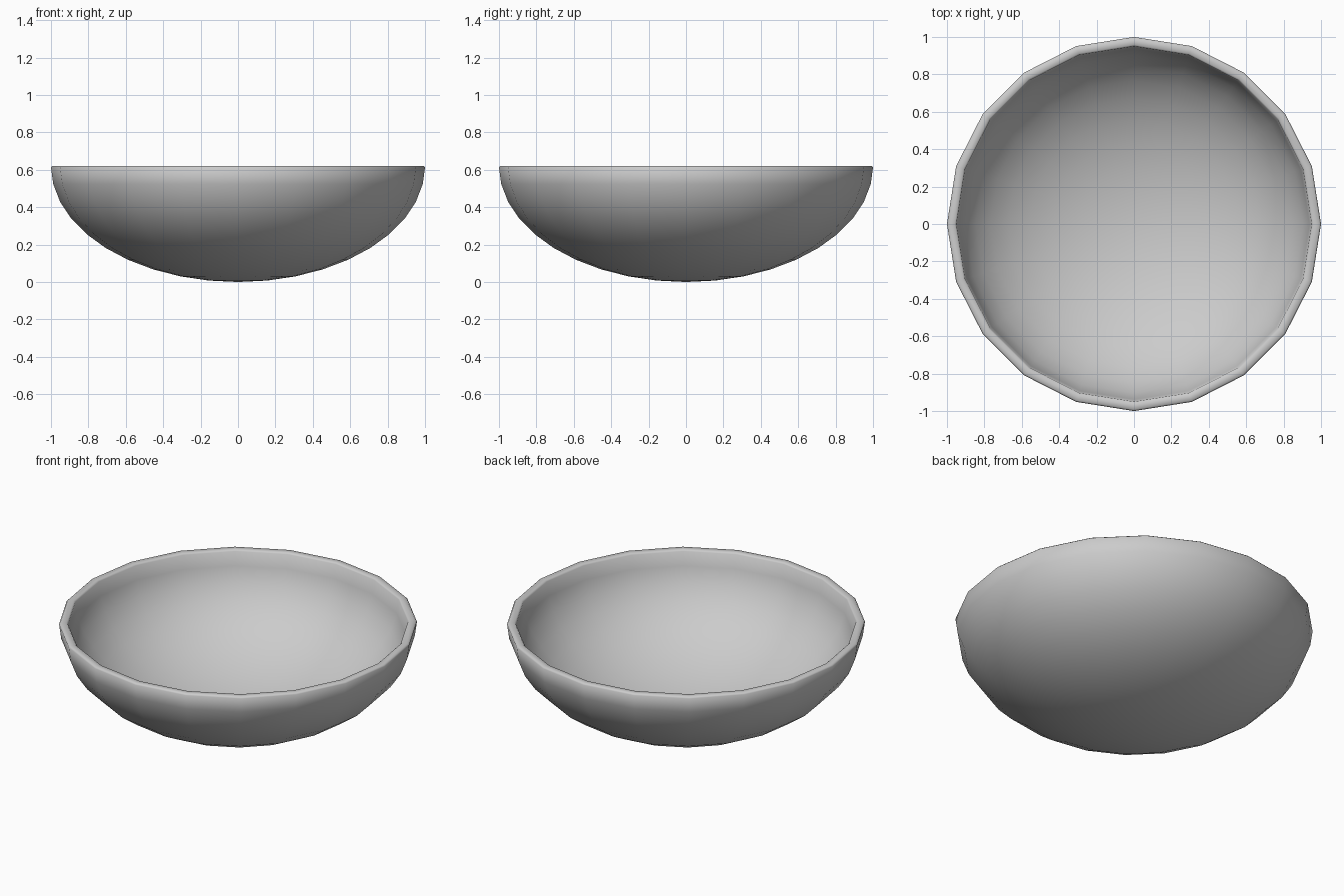
import bpy, bmesh
from math import sin, cos, pi

if "Cube" in bpy.data.objects:
    bpy.data.objects.remove(bpy.data.objects["Cube"])

SIDES, RINGS = 20, 10
HEIGHT, INNER = 0.62, 0.95


def arc(radius):
    """Quarter ellipse from the bottom pole up to just below the rim."""
    return [(radius * sin(i * pi / 2 / RINGS),
             HEIGHT - radius * HEIGHT * cos(i * pi / 2 / RINGS))
            for i in range(RINGS)]


# Bowl profile: outside, softened rim, inside
rim = [(1.0, HEIGHT - 0.008), (0.992, HEIGHT),
       (INNER + 0.008, HEIGHT), (INNER, HEIGHT - 0.008)]
profile = arc(1.0) + rim + arc(INNER)[::-1]

# Bowl: profile spun around z
bm = bmesh.new()
verts = [bm.verts.new((r, 0, z)) for r, z in profile]
edges = [bm.edges.new(pair) for pair in zip(verts, verts[1:])]
bmesh.ops.spin(bm, geom=verts + edges, cent=(0, 0, 0), axis=(0, 0, 1),
               angle=2 * pi, steps=SIDES, use_duplicate=False)
bmesh.ops.remove_doubles(bm, verts=bm.verts, dist=0.0005)
bmesh.ops.recalc_face_normals(bm, faces=bm.faces)
mesh = bpy.data.meshes.new("bowl")
bm.to_mesh(mesh)
bm.free()
bowl = bpy.data.objects.new("bowl", mesh)
bpy.context.collection.objects.link(bowl)

# Smooth shading across the bowl and its softened rim
bpy.context.view_layer.objects.active = bowl
bowl.select_set(True)
bpy.ops.object.shade_smooth_by_angle(angle=pi / 3)
